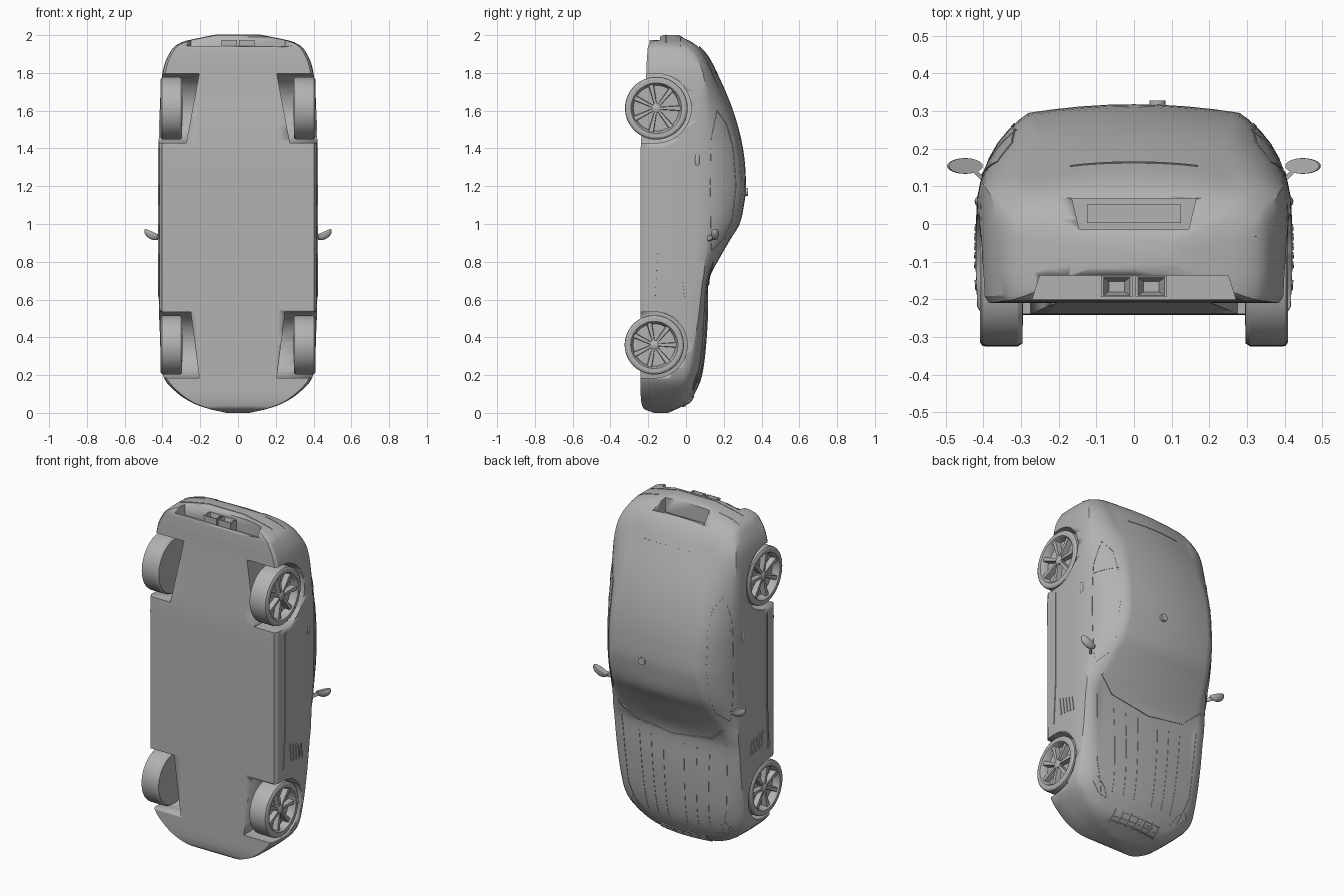
import bpy, bmesh, math
from mathutils import Vector, Matrix
from mathutils.bvhtree import BVHTree

if "Cube" in bpy.data.objects:
    bpy.data.objects.remove(bpy.data.objects["Cube"])

grey = bpy.data.materials.new("plain grey")
grey.use_nodes = True
grey.diffuse_color = (0.45, 0.45, 0.45, 1)
grey.node_tree.nodes["Principled BSDF"].inputs["Base Color"].default_value = (0.45, 0.45, 0.45, 1)


def finish(name, bm, angle=30):
    bmesh.ops.recalc_face_normals(bm, faces=bm.faces)
    me = bpy.data.meshes.new(name)
    bm.to_mesh(me)
    bm.free()
    me.materials.append(grey)
    ob = bpy.data.objects.new(name, me)
    bpy.context.collection.objects.link(ob)
    bpy.ops.object.select_all(action='DESELECT')
    ob.select_set(True)
    bpy.context.view_layer.objects.active = ob
    bpy.ops.object.shade_smooth_by_angle(angle=math.radians(angle))
    return ob


def loft(bm, rings, closed=True):
    rows = [[bm.verts.new(p) for p in r] for r in rings]
    n = len(rows[0])
    for a, b in zip(rows, rows[1:]):
        for i in range(n):
            j = (i + 1) % n
            bm.faces.new((a[i], a[j], b[j], b[i]))
    if closed:
        bm.faces.new(rows[0])
        bm.faces.new(rows[-1])


def cut(target, cutter):
    cutter.hide_render = True
    m = target.modifiers.new("cut", 'BOOLEAN')
    m.solver = 'EXACT'
    m.object = cutter
    bpy.context.view_layer.objects.active = target
    bpy.ops.object.modifier_apply(modifier=m.name)
    bpy.data.objects.remove(cutter)


# Body stations, nose to tail: z, half width, floor, shoulder, roof half width, roof edge, crown
stations = [
    (0.00, .06, -.17, -.11, .04, -.10, -.095), (0.02, .15, -.22, -.08, .11, -.06, -.05),
    (0.05, .235, -.235, -.05, .18, -.01, .01), (0.10, .315, -.24, -.02, .23, .025, .045),
    (0.18, .39, -.24, .005, .28, .055, .08), (0.30, .412, -.24, .03, .31, .08, .10),
    (0.50, .417, -.24, .065, .32, .095, .115), (0.68, .42, -.24, .085, .32, .105, .118),
    (0.74, .42, -.24, .095, .33, .12, .135), (0.82, .42, -.24, .10, .32, .155, .178),
    (0.92, .42, -.24, .105, .31, .21, .236), (1.00, .42, -.24, .105, .295, .255, .284),
    (1.10, .42, -.24, .105, .285, .285, .307), (1.20, .42, -.24, .108, .28, .295, .318),
    (1.40, .42, -.24, .11, .28, .275, .302), (1.60, .416, -.225, .11, .26, .225, .25),
    (1.80, .40, -.21, .09, .25, .14, .165), (1.90, .365, -.205, .04, .27, .085, .11),
    (1.96, .30, -.19, -.02, .24, .025, .045), (2.00, .12, -.12, -.06, .10, -.045, -.04)]


def section(z, w, yb, ys, wr, yr, yt):
    h = ys - yb
    half = [(0, yb), (w * .5, yb), (w * .96, yb), (w * .99, yb + .06 * h), (w, yb + .35 * h),
            (w, yb + .65 * h), (w * .992, yb + .88 * h), (w * .972, ys)]
    s, r = Vector((w * .972, ys)), Vector((wr, yr))
    d = r - s
    out = Vector((d.y, -d.x)) * .4
    for t in (.12, .3, .5, .7, .88):
        half.append(tuple(s + d * t + out * t * (1 - t)))
    half += [(wr * t, yt - (yt - yr) * t * t) for t in (1, .93, .75, .5, .25, 0)]
    full = half + [(-x, y) for x, y in half[-2:0:-1]]
    return [(x, y, z) for x, y in full]


def smooth_stations(st, steps=4):
    def slope(i):
        a, b = st[max(i - 1, 0)], st[min(i + 1, len(st) - 1)]
        return [(q - p) / (b[0] - a[0]) for p, q in zip(a, b)]
    out = []
    for i in range(len(st) - 1):
        a, b, ma, mb = st[i], st[i + 1], slope(i), slope(i + 1)
        d = b[0] - a[0]
        for k in range(steps):
            t = k / steps
            out.append([(2*t**3 - 3*t*t + 1) * p + (t**3 - 2*t*t + t) * d * m
                        + (3*t*t - 2*t**3) * q + (t**3 - t*t) * d * n
                        for p, q, m, n in zip(a, b, ma, mb)])
            out[-1][0] = a[0] + d * t
    return out + [list(st[-1])]


bm = bmesh.new()
loft(bm, [section(*s) for s in smooth_stations(stations)])
body = finish("body", bm, 28)

# Wheel arches, open at the floor, with slanted inner walls
wheels = {"front": (.36, -.168, .157, .25, .205), "rear": (1.613, -.157, .166, .205, .275)}
for name, (zc, yc, r, x_top_or_low, x_other) in wheels.items():
    hi, lo = (x_top_or_low, x_other)
    R = r + .018
    prof = [(yc + R * math.sin(a), zc + R * math.cos(a))
            for a in [math.pi * k / 24 for k in range(25)]]
    prof += [(-.4, zc - R), (-.4, zc + R)]
    for s in (1, -1):
        bm = bmesh.new()
        inner = [(s * (lo + (hi - lo) * (z - zc + R) / (2 * R)), y, z) for y, z in prof]
        loft(bm, [inner, [(s * .6, y, z) for y, z in prof]])
        cut(body, finish("arch_cutter", bm))

# Lower rear recess around the exhausts, and the number plate recess


def tail_cut(corners, z):
    bm = bmesh.new()
    loft(bm, [[(x, y, h) for x, y in corners] for h in (z, 2.2)])
    cut(body, finish("tail_cutter", bm))


tail_cut([(-.27, -.20), (.27, -.20), (.25, -.137), (-.25, -.137)], 1.91)
tail_cut([(-.145, -.015), (.145, -.015), (.165, .068), (-.165, .068)], 1.90)
bpy.context.view_layer.objects.active = body
bpy.ops.object.shade_smooth_by_angle(angle=math.radians(28))

probe = bmesh.new()
probe.from_mesh(body.data)
tree = BVHTree.FromBMesh(probe)


# Thin strip laid on the body surface along a path given in two coordinates
def strip(name, pts, axis, sign=1, width=.005, lift=.0025, closed=False):
    if closed:
        pts = pts + pts[:1]
    path = []
    for a, b in zip(pts, pts[1:]):
        n = max(2, int(math.dist(a, b) / .025))
        path += [Vector(a).lerp(Vector(b), k / n) for k in range(n)]
    path.append(Vector(pts[-1]))
    d = Vector((0, 0, 0))
    d[axis] = -sign
    hits = []
    for p in path:
        o = list(p)
        o.insert(axis, 3 * sign)
        loc, nor, _, _ = tree.ray_cast(Vector(o), d)
        if loc:
            hits.append((loc, nor))
    rings = []
    for i, (loc, nor) in enumerate(hits):
        t = hits[min(i + 1, len(hits) - 1)][0] - hits[max(i - 1, 0)][0]
        side = t.cross(nor).normalized() * width / 2
        rings.append([loc + side + nor * lift, loc - side + nor * lift,
                      loc - side - nor * .003, loc + side - nor * .003])
    bm = bmesh.new()
    loft(bm, rings)
    return finish(name, bm)


# Side trim: window frame, pillar, sill crease, vents
for s, lab in ((1, "left"), (-1, "right")):
    window = [(.135, .86), (.13, 1.2), (.135, 1.45), (.165, 1.6), (.215, 1.53),
              (.25, 1.4), (.265, 1.2), (.245, 1.02), (.20, .92)]
    strip(lab + "_window_frame", window, 0, s, closed=True)
    strip(lab + "_window_pillar", [(.13, 1.40), (.25, 1.42)], 0, s)
    strip(lab + "_sill_crease", [(-.17, .60), (-.155, .85), (-.155, 1.40)], 0, s, .012, .004)
    for k in range(5):
        y = -.115 + k * .025
        strip(lab + "_vent", [(y, .73 - k * .008), (y + .012, .63 - k * .004)], 0, s, .007, .004)
    strip(lab + "_headlight_rim", [(s * x, z) for x, z in
          ((.22, .12), (.28, .14), (.325, .19), (.30, .22), (.25, .17))], 1, closed=True)
    for x in (.06, .13, .20):
        strip(lab + "_bonnet_ridge", [(s * x, .16), (s * x * 1.15, .64)], 1, 1, .006, .002)
    strip(lab + "_bonnet_edge", [(s * .26, .13), (s * .32, .30), (s * .345, .70)], 1)
    strip(lab + "_tail_lamp_edge", [(s * .20, -.03), (s * .33, -.03)], 2)
strip("windscreen_base", [(-.34, .80), (-.25, .72), (0, .68), (.25, .72), (.34, .80)], 1, 1, .012, .005)
strip("rear_window_base", [(-.17, 1.80), (0, 1.805), (.17, 1.80)], 1)
strip("rear_bumper_edge", [(-.30, -.105), (.30, -.105)], 2)

# Grille bars on the nose
for z in (.04, .055, .07, .085):
    strip("grille_bar", [(-.15, z), (.15, z)], 1, 1, .005, .006)
for k in range(-3, 4):
    strip("grille_post", [(k * .05, .035), (k * .05, .09)], 1, 1, .004, .006)
probe.free()


def box(bm, size, mat):
    bmesh.ops.create_cube(bm, size=1, matrix=mat @ Matrix.Diagonal((*size, 1)))


bm = bmesh.new()
box(bm, (.25, .05, .008), Matrix.Translation((0, .027, 1.904)))
finish("number_plate", bm)

# Square exhausts with hollow tapered mouths
for s in (1, -1):
    bm = bmesh.new()
    rings = []
    for k, z in ((.9, 1.84), (1, 1.975), (.84, 1.975), (.5, 1.93)):
        rings.append([(s * .046 + a * .042 * k, -.166 + b * .028 * k, z)
                      for a, b in ((-1, -1), (1, -1), (1, 1), (-1, 1))])
    loft(bm, rings)
    finish("exhaust", bm)


# Wheels: turned tyre and dish, with tapered spokes and a hub
def lathe(bm, prof, yc, zc, s, n=48):
    loft(bm, [[(s * x, yc + r * math.cos(2 * math.pi * k / n), zc + r * math.sin(2 * math.pi * k / n))
               for k in range(n)] for r, x in prof])


for name, (zc, yc, r, _, _) in wheels.items():
    for s, lab in ((1, "left"), (-1, "right")):
        bm = bmesh.new()
        lathe(bm, [(.01, .368), (r - .045, .368), (r - .038, .402), (r - .032, .409), (r - .012, .409),
                   (r - .002, .403), (r, .395), (r, .308), (r - .008, .296), (.01, .294)], yc, zc, s)
        finish(f"{name}_{lab}_tyre", bm)
        bm = bmesh.new()
        lathe(bm, [(.024, .36), (.024, .396), (.016, .401), (.005, .402)], yc, zc, s, 24)
        for k in range(7):
            turn = Matrix.Rotation(2 * math.pi * k / 7, 3, 'X')
            rings = []
            for d, w, x in ((.012, .007, .395), (r - .039, .015, .401)):
                rings.append([Vector((s * .362, d, -w)), Vector((s * .362, d, w)),
                              Vector((s * x, d, w * .8)), Vector((s * x, d, -w * .8))])
            loft(bm, [[turn @ p + Vector((0, yc, zc)) for p in q] for q in rings])
        finish(f"{name}_{lab}_rim", bm)

# Door mirrors: half bowls on short stalks; door handles
for s, lab in ((1, "left"), (-1, "right")):
    bm = bmesh.new()
    bmesh.ops.create_uvsphere(bm, u_segments=24, v_segments=14, radius=1)
    for v in bm.verts:
        v.co.z = min(v.co.z, .12)
    bmesh.ops.transform(bm, verts=bm.verts, matrix=Matrix.Translation((s * .448, .154, .952))
                        @ Matrix.Rotation(-s * .4, 4, 'Y') @ Matrix.Diagonal((.05, .021, .035, 1)))
    finish(lab + "_mirror", bm)
    bm = bmesh.new()
    loft(bm, [[(s * x, y + a, z + b) for a, b in ((-.008, -.012), (.008, -.012), (.008, .012), (-.008, .012))]
              for x, y, z in ((.37, .10, .91), (.40, .118, .92), (.43, .148, .935))])
    finish(lab + "_mirror_stalk", bm)
    bm = bmesh.new()
    bmesh.ops.create_uvsphere(bm, u_segments=20, v_segments=10, radius=1,
                              matrix=Matrix.Translation((s * .411, .06, 1.34)) @ Matrix.Diagonal((.012, .014, .042, 1)))
    finish(lab + "_door_handle", bm)

# Roof aerial
bm = bmesh.new()
bmesh.ops.create_cone(bm, cap_ends=True, segments=24, radius1=.021, radius2=.021, depth=.02,
                      matrix=Matrix.Translation((.062, .318, 1.17)) @ Matrix.Rotation(math.pi / 2, 4, 'X'))
finish("roof_aerial", bm)
